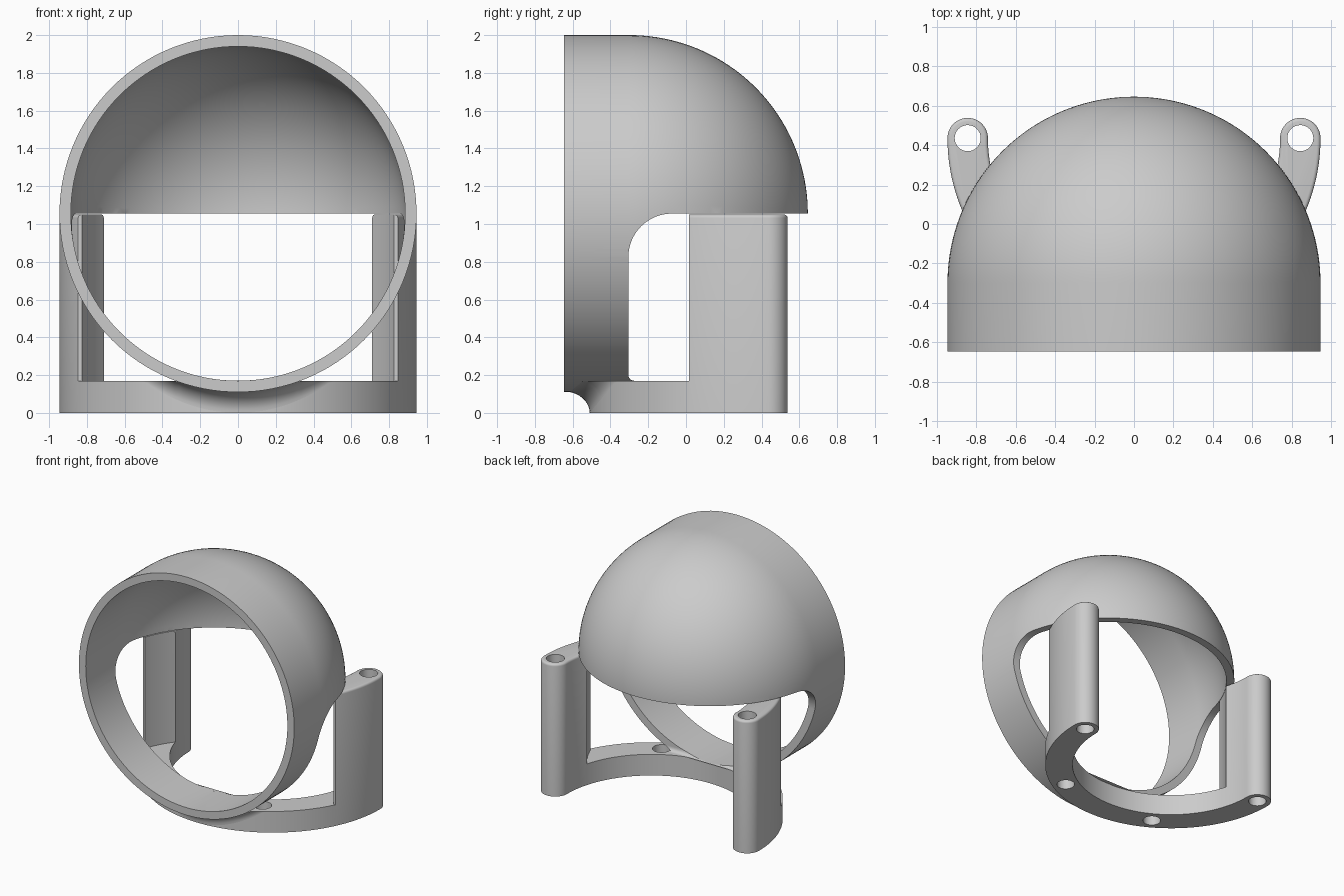
import bpy, bmesh
from math import sin, cos, acos, pi, sqrt
from mathutils import Vector

R_OUT, R_IN = 0.945, 0.885          # shell radii
DOME_Y, DOME_Z = -0.30, 1.055       # shell centre
RING_Y, RING_IN = 0.435, 0.74       # mount arc centre and inner radius
MID = (R_OUT + RING_IN) / 2
BASE_H = 0.168

cube = bpy.data.objects.get("Cube")
if cube:
    bpy.data.objects.remove(cube)

grey = bpy.data.materials.new("plain grey")
grey.use_nodes = True
grey.diffuse_color = (0.6, 0.6, 0.6, 1)
grey.node_tree.nodes["Principled BSDF"].inputs["Base Color"].default_value = (0.6, 0.6, 0.6, 1)


def arc(cx, cy, r, a, b, n):
    return [(cx + r * cos(a + (b - a) * i / n), cy + r * sin(a + (b - a) * i / n)) for i in range(n + 1)]


def make(name, bm):
    bmesh.ops.recalc_face_normals(bm, faces=bm.faces)
    mesh = bpy.data.meshes.new(name)
    bm.to_mesh(mesh)
    bm.free()
    mesh.materials.append(grey)
    ob = bpy.data.objects.new(name, mesh)
    bpy.context.collection.objects.link(ob)
    return ob


def prism(name, outline, place, depth, top_bevel=0):
    """Extrude a 2D outline; place maps its points into space."""
    bm = bmesh.new()
    face = bm.faces.new([bm.verts.new(place(*p)) for p in outline])
    out = bmesh.ops.extrude_face_region(bm, geom=[face])["geom"]
    bmesh.ops.translate(bm, verts=[g for g in out if isinstance(g, bmesh.types.BMVert)], vec=depth)
    # The extrusion may drop the starting face, so close the near end
    bmesh.ops.holes_fill(bm, edges=[e for e in bm.edges if e.is_boundary], sides=0)
    if top_bevel:
        edges = [g for g in out if isinstance(g, bmesh.types.BMEdge)]
        bmesh.ops.bevel(bm, geom=edges, offset=top_bevel, segments=4, profile=0.5, affect='EDGES')
    return make(name, bm)


def cut(ob, cutters):
    """Subtract every cutter, then discard them."""
    for c in cutters:
        c.hide_render = True
        mod = ob.modifiers.new("cut", 'BOOLEAN')
        mod.operation, mod.solver, mod.object = 'DIFFERENCE', 'EXACT', c
    bpy.context.view_layer.update()
    mesh = bpy.data.meshes.new_from_object(ob.evaluated_get(bpy.context.evaluated_depsgraph_get()))
    ob.modifiers.clear()
    ob.data = mesh
    for c in cutters:
        bpy.data.objects.remove(c)


def smooth(ob):
    bpy.ops.object.select_all(action='DESELECT')
    ob.select_set(True)
    bpy.context.view_layer.objects.active = ob
    bpy.ops.object.shade_smooth_by_angle(angle=0.6)


# Domed shell: sleeve plus hemisphere, revolved about the y axis
outer = [(R_OUT, -0.645)] + arc(0, DOME_Y, R_OUT, 0, pi / 2, 40)
inner = [(R_IN, -0.645)] + arc(0, DOME_Y, R_IN, 0, pi / 2, 40)
profile = outer[::-1] + inner       # runs from pole to pole, open on the axis
bm = bmesh.new()
verts = [bm.verts.new((r, y, DOME_Z)) for r, y in profile]
edges = [bm.edges.new(pair) for pair in zip(verts, verts[1:])]
bmesh.ops.spin(bm, geom=verts + edges, cent=(0, 0, DOME_Z), axis=(0, 1, 0),
               angle=2 * pi, steps=128, use_merge=False)
bmesh.ops.remove_doubles(bm, verts=bm.verts, dist=0.0005)
shell = make("domed_shell", bm)

# Rear lower opening with rounded corners
opening = [(-0.305, -0.2), (-0.305, 0.17)]
opening += arc(-0.275, 0.2, 0.03, 1.5 * pi, pi, 6)
opening += arc(-0.075, DOME_Z - 0.23, 0.23, pi, pi / 2, 20)
opening += [(1, DOME_Z), (1, -0.2)]
cut(shell, [prism("opening_cutter", opening, lambda y, z: Vector((-1.2, y, z)), (2.4, 0, 0))])
smooth(shell)

# Mount: half ring with rounded ends, cut down to a base and two posts
outline = arc(0, RING_Y, R_OUT, pi, 2 * pi, 96)
outline += arc(MID, RING_Y, R_OUT - MID, 0, pi, 24)[1:]
outline += arc(0, RING_Y, RING_IN, 2 * pi, pi, 96)[1:]
outline += arc(-MID, RING_Y, R_OUT - MID, 0, pi, 24)[1:-1]
mount = prism("base_and_posts", outline, lambda x, y: Vector((x, y, 0)), (0, 0, 1.05), 0.018)


def at(z):
    return lambda x, y: Vector((x, y, z))


clearance = [
    prism("front_cutter", [(-1.2, -1), (1.2, -1), (1.2, 0.015), (-1.2, 0.015)], at(BASE_H), (0, 0, 1)),
    prism("round_cutter", arc(0, DOME_Y, R_IN, 0, 2 * pi, 128)[:-1], at(BASE_H), (0, 0, 1)),
]
# Screw holes at even steps round the arc
for k in range(4):
    a = pi + k * pi / 3
    hole = arc(MID * cos(a), RING_Y + MID * sin(a), 0.066, 0, 2 * pi, 32)[:-1]
    clearance.append(prism("hole_cutter", hole, at(-0.1), (0, 0, 1.4)))
cut(mount, clearance)
smooth(mount)

# Concave fillet blending the sleeve underside into the base front
bm = bmesh.new()
rows, steps, half = [], 48, 0.5
for i in range(steps + 1):
    x = half * (2 * i / steps - 1)
    drop = sqrt(R_OUT ** 2 - x * x)
    y, top = RING_Y - drop, DOME_Z - drop + 0.003
    k = 1 - x * x
    low, ry = max(0, min(top - 0.113 * k, BASE_H - 0.005)), 0.135 * k
    # Stop the curve level with the top of the base
    start = acos(min(1, (BASE_H - low) / (top - low)))
    angles = [start + (pi / 2 - start) * t / 10 for t in range(11)]
    pts = [(y - ry + ry * sin(a), low + (top - low) * cos(a)) for a in angles]
    pts += [(y + 0.02, low), (y + 0.02, min(top, BASE_H))]
    rows.append([bm.verts.new((x, *p)) for p in pts])
for a, b in zip(rows, rows[1:]):
    for j in range(len(a)):
        bm.faces.new((a[j - 1], a[j], b[j], b[j - 1]))
bm.faces.new(rows[0])
bm.faces.new(rows[-1])
smooth(make("front_fillet", bm))
